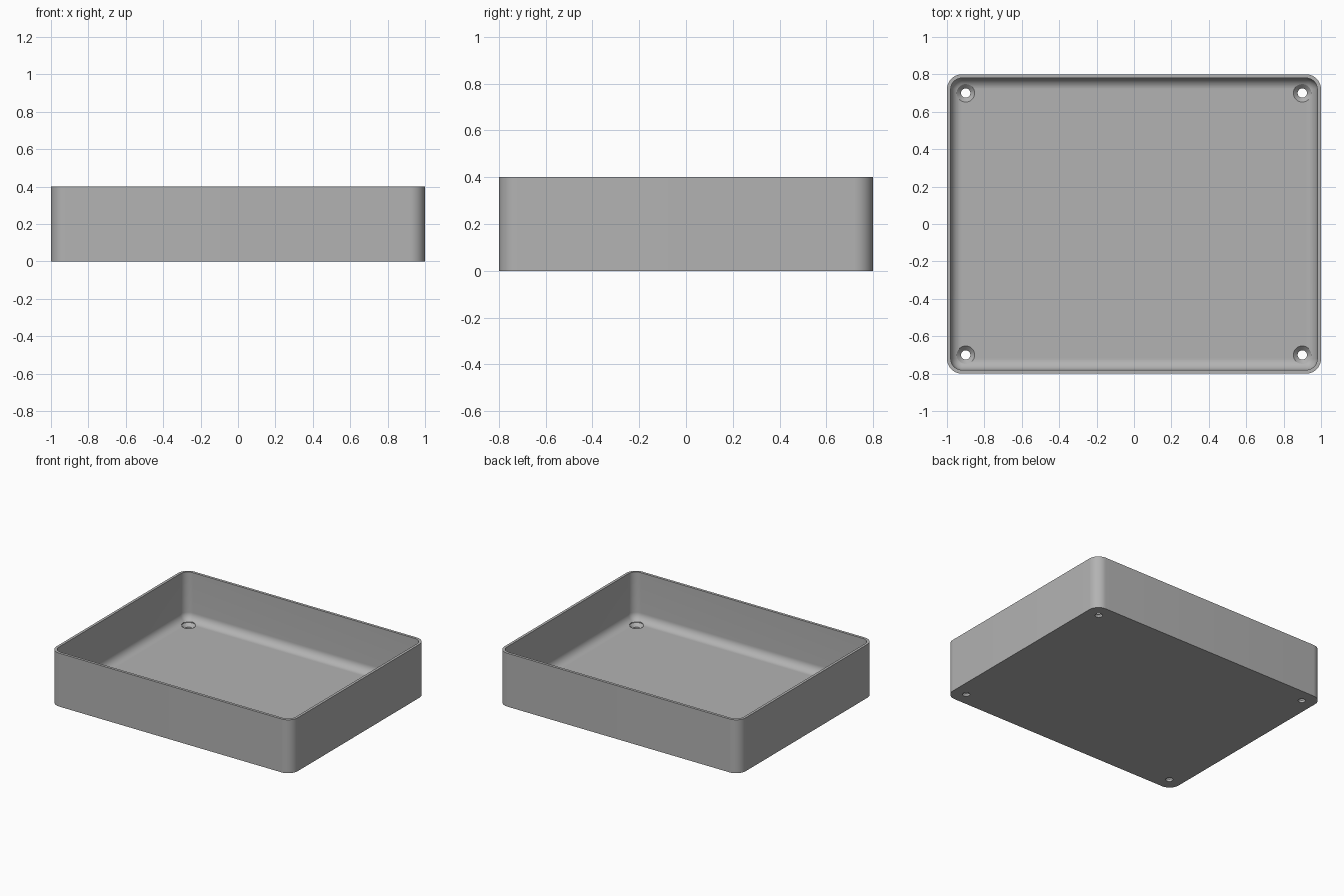
import bpy, bmesh
from math import sin, cos, pi, radians

cube = bpy.data.objects.get("Cube")
if cube:
    bpy.data.objects.remove(cube)

LENGTH, WIDTH, HEIGHT = 2.0, 1.6, 0.4
WALL, FLOOR = 0.02, 0.04
CORNER, FILLET = 0.08, 0.06
STEPS = 12

grey = bpy.data.materials.new("grey plastic")
grey.use_nodes = True
colour = (0.45, 0.45, 0.45, 1)
grey.diffuse_color = colour
grey.node_tree.nodes["Principled BSDF"].inputs["Base Color"].default_value = colour


def make_object(name, bm):
    bmesh.ops.recalc_face_normals(bm, faces=bm.faces)
    mesh = bpy.data.meshes.new(name)
    bm.to_mesh(mesh)
    bm.free()
    mesh.materials.append(grey)
    obj = bpy.data.objects.new(name, mesh)
    bpy.context.collection.objects.link(obj)
    return obj


def loft(bm, rings):
    """Skin a stack of equal-length rings and cap both ends."""
    loops = [[bm.verts.new(p) for p in ring] for ring in rings]
    for a, b in zip(loops, loops[1:]):
        for i in range(len(a)):
            j = (i + 1) % len(a)
            bm.faces.new((a[i], a[j], b[j], b[i]))
    bm.faces.new(loops[0])
    bm.faces.new(loops[-1])


def rounded_ring(inset, z):
    """Rounded rectangle whose corner centres stay fixed as it shrinks."""
    r = max(CORNER - inset, 0.0005)
    cx, cy = LENGTH / 2 - CORNER, WIDTH / 2 - CORNER
    ring = []
    for k, (sx, sy) in enumerate([(1, 1), (-1, 1), (-1, -1), (1, -1)]):
        for i in range(STEPS + 1):
            a = (k + i / STEPS) * pi / 2
            ring.append((sx * cx + r * cos(a), sy * cy + r * sin(a), z))
    return ring


# Tray: outer wall, rim, inner wall, then the fillet down to the floor
rings = [rounded_ring(0, 0), rounded_ring(0, HEIGHT), rounded_ring(WALL, HEIGHT)]
for i in range(STEPS + 1):
    a = i / STEPS * pi / 2
    rings.append(rounded_ring(WALL + FILLET * (1 - cos(a)),
                              FLOOR + FILLET * (1 - sin(a))))
bm = bmesh.new()
loft(bm, rings)
tray = make_object("tray", bm)

# Countersunk screw holes, one in each corner of the floor
HOLE, HEAD = 0.025, 0.048
profile = [(HOLE, -0.05), (HOLE, FLOOR - (HEAD - HOLE)),
           (HEAD, FLOOR), (HEAD, FLOOR + 0.1)]
bm = bmesh.new()
for sx in (-1, 1):
    for sy in (-1, 1):
        loft(bm, [[(sx * 0.9 + r * cos(i * pi / 16), sy * 0.7 + r * sin(i * pi / 16), z)
                   for i in range(32)] for r, z in profile])
cutter = make_object("screw_hole_cutter", bm)
cutter.hide_render = True

cut = tray.modifiers.new("screw holes", "BOOLEAN")
cut.operation = "DIFFERENCE"
cut.solver = "EXACT"
cut.object = cutter

bpy.ops.object.select_all(action="DESELECT")
bpy.context.view_layer.objects.active = tray
tray.select_set(True)
bpy.ops.object.modifier_apply(modifier=cut.name)
bpy.data.objects.remove(cutter)
bpy.ops.object.shade_smooth_by_angle(angle=radians(25))
